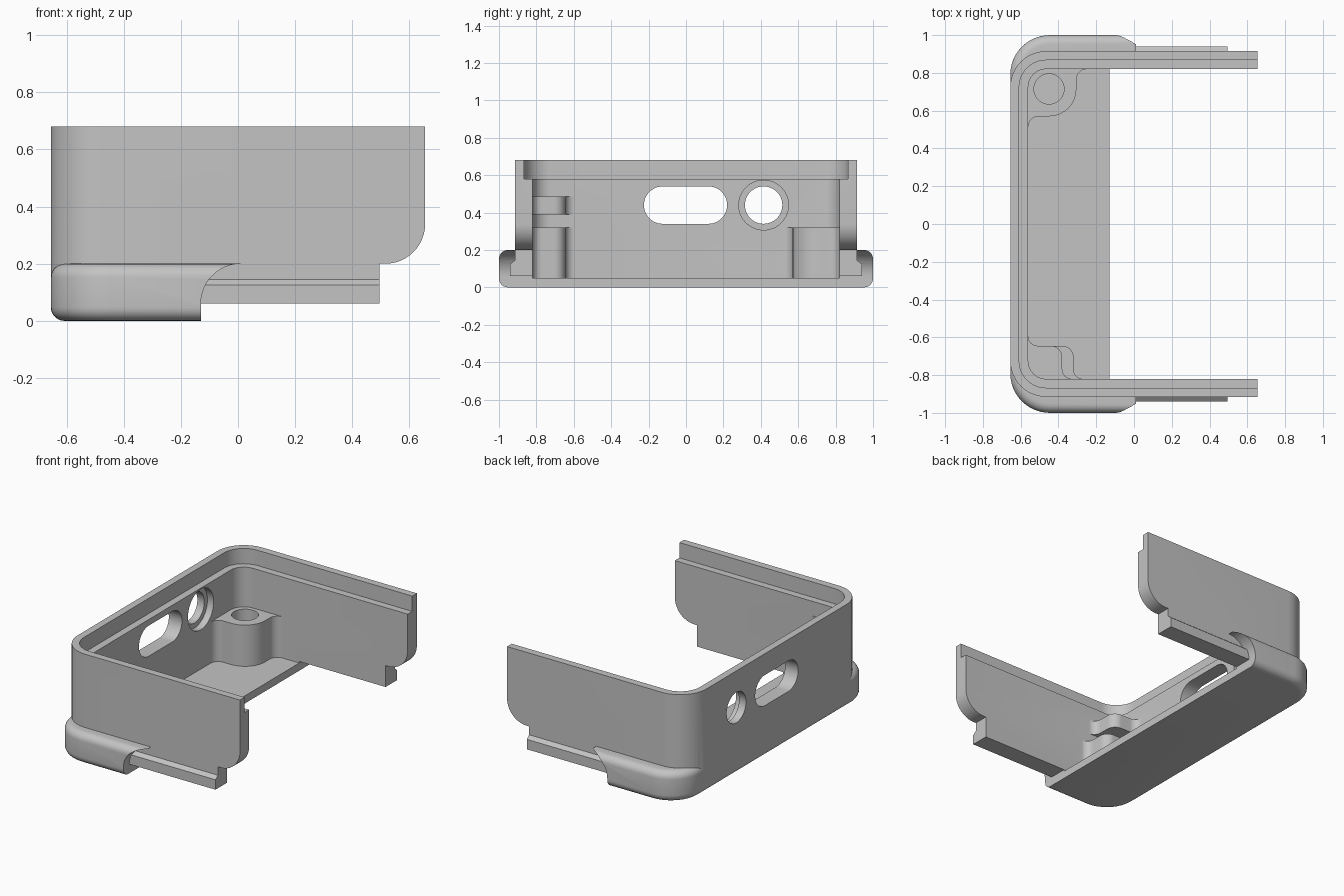
import bpy
import bmesh
from math import cos, sin, radians

if "Cube" in bpy.data.objects:
    bpy.data.objects.remove(bpy.data.objects["Cube"], do_unlink=True)

grey = bpy.data.materials.new("plain_grey")
grey.use_nodes = True
grey.diffuse_color = (0.55, 0.55, 0.55, 1)
grey.node_tree.nodes["Principled BSDF"].inputs["Base Color"].default_value = (0.55, 0.55, 0.55, 1)

BACK, END = -0.655, 0.655
WALL_Y, INNER_Y, INNER_X = 0.915, 0.82, -0.56


def arc(cx, cy, r, start, stop, steps=12):
    angles = [radians(start + (stop - start) * i / steps) for i in range(steps + 1)]
    return [(cx + r * cos(a), cy + r * sin(a)) for a in angles]


def prism(name, outline, low, high, axis="z", round_edges=0):
    """Extrude a flat outline along an axis, with optional rounding of both rims."""
    place = {"x": lambda a, b, h: (h, a, b),
             "y": lambda a, b, h: (a, h, b),
             "z": lambda a, b, h: (a, b, h)}[axis]
    bm = bmesh.new()
    base = bm.faces.new([bm.verts.new(place(a, b, low)) for a, b in outline])
    cap = bmesh.ops.extrude_face_region(bm, geom=[base], use_keep_orig=True)
    moved = [v for v in cap["geom"] if isinstance(v, bmesh.types.BMVert)]
    bmesh.ops.translate(bm, verts=moved, vec=place(0, 0, high - low))
    bmesh.ops.recalc_face_normals(bm, faces=bm.faces)
    if round_edges:
        rims = [e for e in bm.edges if abs(e.verts[0].co.z - e.verts[1].co.z) < 1e-5]
        bmesh.ops.bevel(bm, geom=rims, offset=round_edges, segments=6,
                        profile=0.5, affect="EDGES", clamp_overlap=False)
    mesh = bpy.data.meshes.new(name)
    bm.to_mesh(mesh)
    bm.free()
    mesh.materials.append(grey)
    obj = bpy.data.objects.new(name, mesh)
    bpy.context.scene.collection.objects.link(obj)
    return obj


def combine(target, tool, operation):
    """Apply a boolean and discard the tool."""
    mod = target.modifiers.new("combine", "BOOLEAN")
    mod.operation, mod.object, mod.solver = operation, tool, "EXACT"
    graph = bpy.context.evaluated_depsgraph_get()
    result = bpy.data.meshes.new_from_object(target.evaluated_get(graph))
    target.modifiers.clear()
    target.data = result
    bpy.data.objects.remove(tool, do_unlink=True)


def tray_outline(x, half, r, end):
    """Rectangle open toward +x, rounded at the two rear corners."""
    return ([(end, half)] + arc(x + r, half - r, r, 90, 180)
            + arc(x + r, r - half, r, 180, 270) + [(end, -half)])


def boss_outline(x, y, r, fillet, side):
    """Corner post blending into the back wall and one side wall."""
    bury = 0.02
    pts = [(INNER_X - bury, INNER_Y + bury), (INNER_X - bury, y - fillet)]
    pts += arc(INNER_X + fillet, y - fillet, fillet, 180, 90, 8)
    pts += arc(x - r, y + r, r, -90, 0, 10)
    pts += arc(x + fillet, INNER_Y - fillet, fillet, 180, 90, 8)
    pts += [(x + fillet, INNER_Y + bury)]
    return [(px, side * py) for px, py in pts]


# Upright walls with rounded lower front corners
case = prism("case_half", tray_outline(BACK, WALL_Y, 0.19, END), 0.06, 0.68)
end_cut = ([(0.495, -0.1), (0.495, 0.2)] + arc(0.515, 0.34, 0.14, 270, 360)
           + [(0.8, 0.34), (0.8, -0.1)])
combine(case, prism("end_cutter", end_cut, -1.2, 1.2, "y"), "DIFFERENCE")

# Flared base with a concave sweep at its open end
base = prism("flared_base", tray_outline(BACK, 1.0, 0.21, 0.4), 0, 0.2, "z", 0.048)
sweep = ([(-0.13, -0.1)] + arc(0.01, 0.06, 0.14, 180, 90)
         + [(0.01, 0.3), (0.6, 0.3), (0.6, -0.1)])
combine(base, prism("sweep_cutter", sweep, -1.2, 1.2, "y"), "DIFFERENCE")
combine(case, base, "UNION")

# Stepped rails along the lower sides
for side in (-1, 1):
    rail = [(0.86, 0.06), (0.94, 0.06), (0.94, 0.125), (0.915, 0.145), (0.86, 0.145)]
    rail = [(side * y, z) for y, z in rail]
    combine(case, prism("side_rail", rail, -0.2, 0.495, "x"), "UNION")

# Hollow interior and rebated top lip
combine(case, prism("cavity_cutter", tray_outline(INNER_X, INNER_Y, 0.095, 0.9),
                    0.05, 0.9), "DIFFERENCE")
combine(case, prism("lip_cutter", tray_outline(-0.608, 0.867, 0.142, 0.9),
                    0.58, 0.9), "DIFFERENCE")

# Slot, round port and its inner counterbore
slot = arc(0.12, 0.44, 0.1, -90, 90, 24) + arc(-0.125, 0.44, 0.1, 90, 270, 24)
port = arc(0.415, 0.44, 0.1, 0, 360, 48)[:-1]
counterbore = arc(0.415, 0.44, 0.133, 0, 360, 48)[:-1]
combine(case, prism("slot_cutter", slot, -0.8, -0.4, "x"), "DIFFERENCE")
combine(case, prism("port_cutter", port, -0.8, -0.4, "x"), "DIFFERENCE")
combine(case, prism("counterbore_cutter", counterbore, -0.605, -0.4, "x"), "DIFFERENCE")

# Screw boss in one corner, two stacked posts in the other
boss = prism("screw_boss", boss_outline(-0.305, 0.57, 0.145, 0.055, 1), 0.03, 0.32)
hole = arc(-0.45, 0.715, 0.08, 0, 360, 40)[:-1]
combine(boss, prism("screw_hole_cutter", hole, 0.06, 0.5), "DIFFERENCE")
combine(case, boss, "UNION")
combine(case, prism("lower_post", boss_outline(-0.32, 0.645, 0.06, 0.05, -1),
                    0.03, 0.32), "UNION")
combine(case, prism("upper_post", boss_outline(-0.38, 0.645, 0.06, 0.05, -1),
                    0.39, 0.485), "UNION")

bpy.ops.object.select_all(action="DESELECT")
case.select_set(True)
bpy.context.view_layer.objects.active = case
bpy.ops.object.shade_smooth_by_angle(angle=radians(30))
